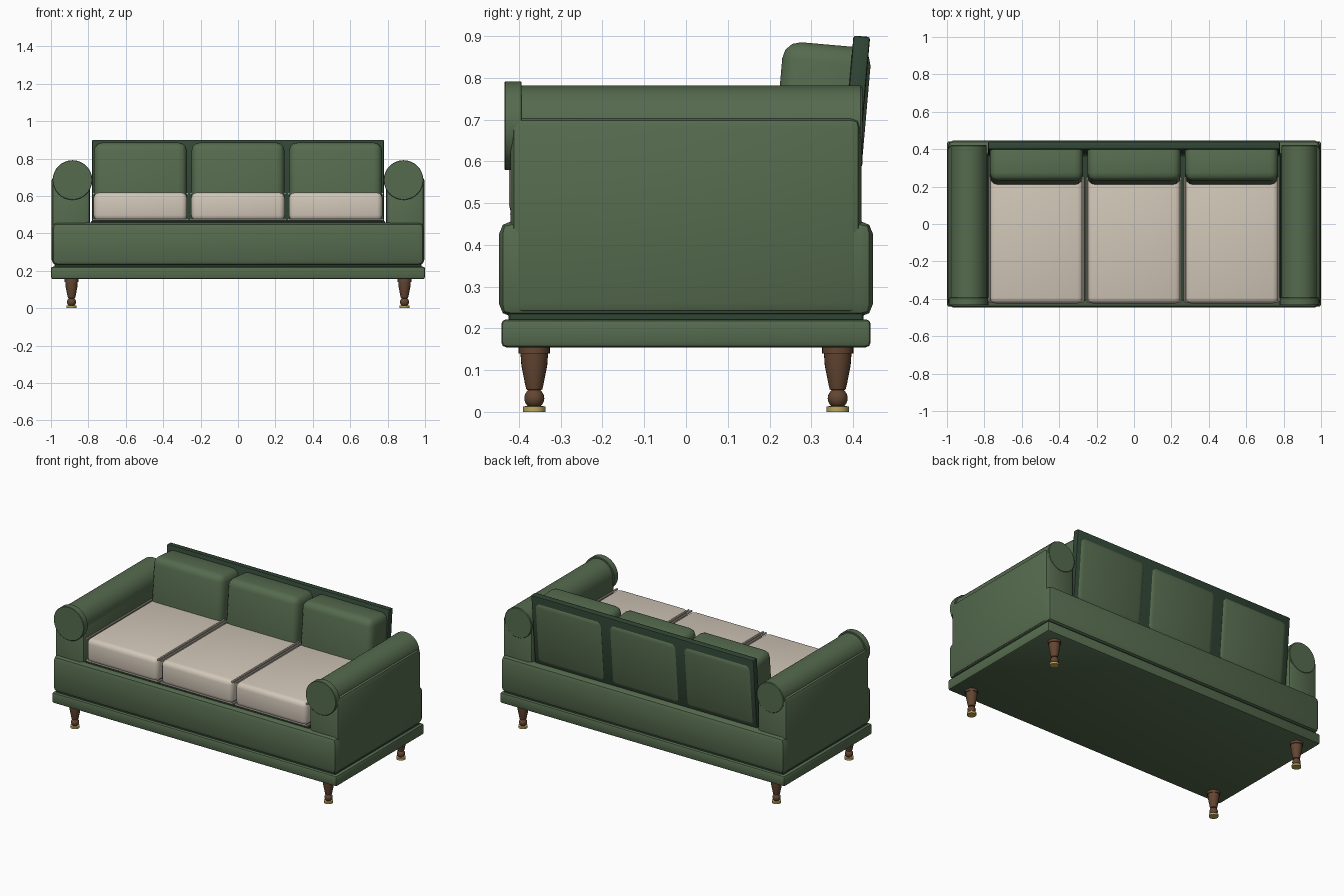
import bpy, bmesh, math
from mathutils import Matrix, Vector

if "Cube" in bpy.data.objects:
    bpy.data.objects.remove(bpy.data.objects["Cube"])


def material(name, rgb):
    m = bpy.data.materials.new(name)
    m.diffuse_color = (*rgb, 1)
    m.use_nodes = True
    m.node_tree.nodes["Principled BSDF"].inputs["Base Color"].default_value = m.diffuse_color
    return m


GREEN = material("green fabric", (0.092, 0.147, 0.077))
DARK = material("dark green trim", (0.030, 0.060, 0.035))
BEIGE = material("beige fabric", (0.64, 0.57, 0.48))
WOOD = material("brown wood", (0.125, 0.060, 0.031))
BRASS = material("brass", (0.50, 0.39, 0.11))


def finish(name, bm, mat):
    bmesh.ops.recalc_face_normals(bm, faces=bm.faces)
    me = bpy.data.meshes.new(name)
    bm.to_mesh(me)
    bm.free()
    me.materials.append(mat)
    ob = bpy.data.objects.new(name, me)
    bpy.context.collection.objects.link(ob)
    return ob


def box(name, x, y, z, mat, bevel=0.01, segments=2, tilt=0):
    """Bevelled box from (min, max) ranges, tilted about its own x axis."""
    c = Vector([(r[0] + r[1]) / 2 for r in (x, y, z)])
    bm = bmesh.new()
    bmesh.ops.create_cube(bm, size=1)
    bmesh.ops.scale(bm, vec=[r[1] - r[0] for r in (x, y, z)], verts=bm.verts)
    bmesh.ops.bevel(bm, geom=bm.edges[:], offset=bevel, segments=segments,
                    profile=0.5, affect='EDGES')
    bm.transform(Matrix.Translation(c) @ Matrix.Rotation(tilt, 4, 'X'))
    return finish(name, bm, mat)


def lathe(name, profile, matrix, mat, sides=24):
    """Solid of revolution about z from (radius, height) points, capped."""
    bm = bmesh.new()
    rings = []
    for r, h in profile:
        rings.append([bm.verts.new((r * math.cos(2 * math.pi * i / sides),
                                    r * math.sin(2 * math.pi * i / sides), h))
                      for i in range(sides)])
    for a, b in zip(rings, rings[1:]):
        for i in range(sides):
            j = (i + 1) % sides
            bm.faces.new((a[i], a[j], b[j], b[i]))
    bm.faces.new(rings[0][::-1])
    bm.faces.new(rings[-1])
    bm.transform(matrix)
    return finish(name, bm, mat)


def rod(name, start, end, radius, mat, sides=8, edge=0.0):
    """Straight cylinder between two points, with optional softened ends."""
    a, b = Vector(start), Vector(end)
    n = (b - a).length
    prof = [(radius, 0), (radius, n)]
    if edge:
        prof = [(radius - edge, 0), (radius, edge), (radius, n - edge), (radius - edge, n)]
    rot = (b - a).to_track_quat('Z', 'Y').to_matrix().to_4x4()
    return lathe(name, prof, Matrix.Translation(a) @ rot, mat, sides)


# Base
box("plinth", (-1, 1), (-0.442, 0.442), (0.155, 0.222), GREEN, 0.012)
box("plinth_gap", (-0.98, 0.98), (-0.425, 0.425), (0.21, 0.24), DARK, 0.004, 1)
box("base", (-0.995, 0.995), (-0.447, 0.447), (0.228, 0.457), GREEN, 0.03, 2)
box("seat_deck", (-0.785, 0.785), (-0.41, 0.38), (0.44, 0.468), DARK, 0.004, 1)

# Rolled arms
for side, s in (("left", -1), ("right", 1)):
    xs = sorted((s * 0.79, s * 0.998))
    box(side + "_arm", xs, (-0.42, 0.42), (0.235, 0.706), GREEN, 0.027, 2)
    cx = s * 0.885
    rod(side + "_arm_roll", (cx, -0.42, 0.685), (cx, 0.422, 0.685), 0.096, GREEN, 32, 0.004)
    rod(side + "_arm_disc", (cx, -0.434, 0.685), (cx, -0.393, 0.685), 0.106, GREEN, 32, 0.002)

# Tilted back frame
TILT = math.radians(-5)
box("back_frame", (-0.78, 0.78), (0.381, 0.421), (0.45, 0.90), DARK, 0.006, 2, TILT)

# Seat and back cushions, with piping
for i, cx in enumerate((-0.522, 0, 0.522), 1):
    box(f"seat_cushion_{i}", (cx - 0.25, cx + 0.25), (-0.424, 0.27), (0.467, 0.618),
        BEIGE, 0.03, 3)
    box(f"back_cushion_{i}", (cx - 0.248, cx + 0.248), (0.215, 0.427), (0.455, 0.88),
        GREEN, 0.042, 3, TILT)
    for s in (-1, 1):
        px = cx + s * 0.251
        for h, z in (("top", 0.612), ("bottom", 0.474)):
            rod(f"seat_piping_{i}_{h}_{'left' if s < 0 else 'right'}",
                (px, -0.415, z), (px, 0.25, z), 0.006, BEIGE)
    rod(f"seat_piping_{i}_front", (cx - 0.251, -0.415, 0.474), (cx + 0.251, -0.415, 0.474),
        0.006, BEIGE)

# Turned legs with brass feet
ball = [(max(0.024 * math.sin(t), 0.014), 0.033 - 0.024 * math.cos(t))
        for t in [math.radians(35 + 110 * k / 8) for k in range(9)]]
leg = ball + [(0.019, 0.054), (0.022, 0.066), (0.031, 0.112), (0.033, 0.140),
              (0.0375, 0.140), (0.0375, 0.158)]
foot = [(0.027, 0), (0.027, 0.013), (0.020, 0.0145)]
for sx, xn in ((-1, "left"), (1, "right")):
    for sy, yn in ((-1, "front"), (1, "back")):
        m = Matrix.Translation((sx * 0.89, sy * 0.363, 0))
        lathe(f"{yn}_{xn}_leg", leg, m, WOOD)
        lathe(f"{yn}_{xn}_foot", foot, m, BRASS)

# Smooth shading with sharp edges kept
bpy.ops.object.select_all(action='SELECT')
bpy.context.view_layer.objects.active = bpy.data.objects["base"]
bpy.ops.object.shade_smooth_by_angle(angle=math.radians(35))
